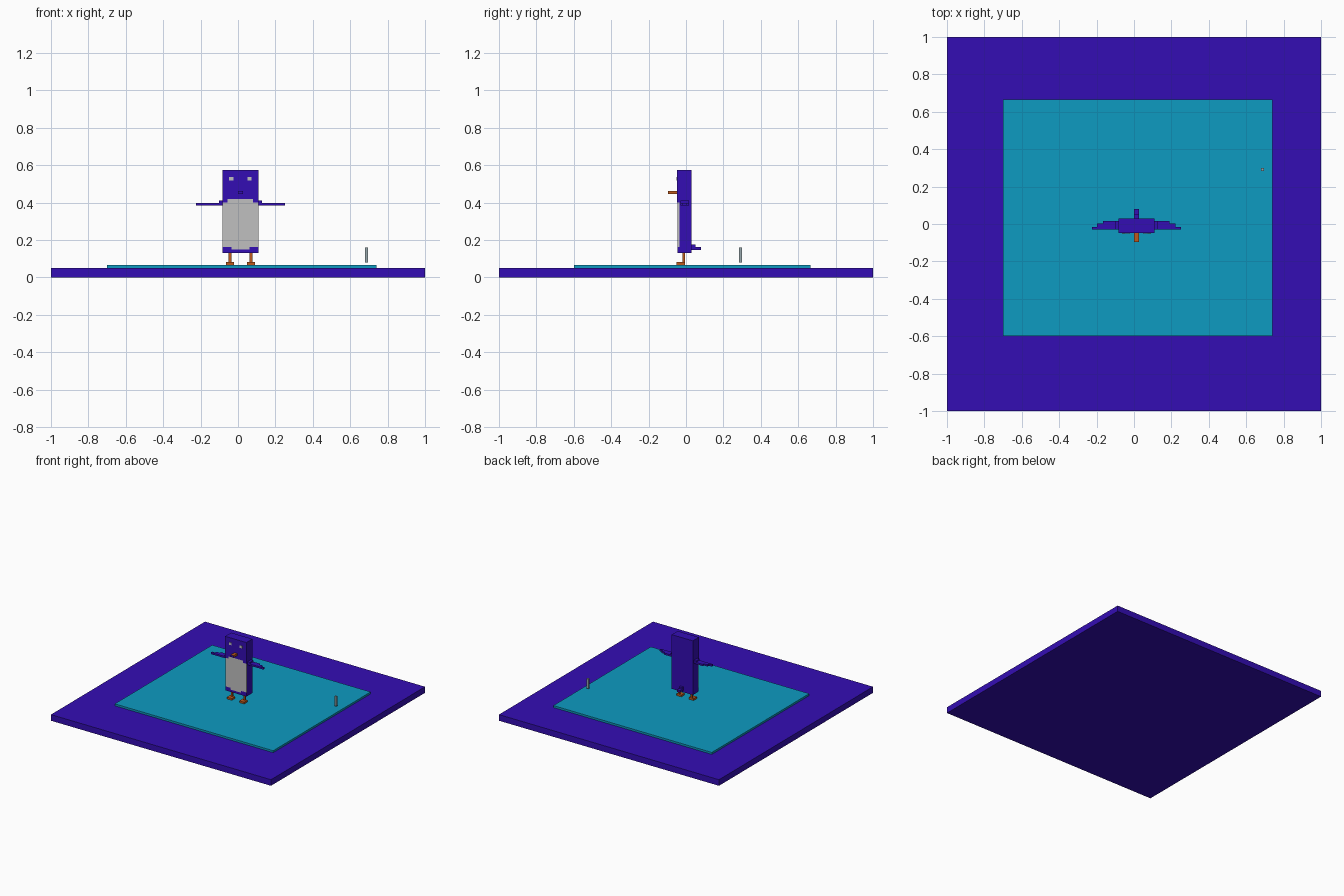
import bpy, bmesh

cube = bpy.data.objects.get("Cube")
if cube:
    bpy.data.objects.remove(cube, do_unlink=True)


def material(name, rgb):
    m = bpy.data.materials.new(name)
    m.use_nodes = True
    m.diffuse_color = (*rgb, 1)
    b = m.node_tree.nodes["Principled BSDF"]
    b.inputs["Base Color"].default_value = (*rgb, 1)
    b.inputs["Roughness"].default_value = 0.8
    return m


PURPLE = material("deep purple", (0.034, 0.004, 0.456))
TEAL = material("ice teal", (0.004, 0.328, 0.533))
GREY = material("belly grey", (0.53, 0.53, 0.53))
ORANGE = material("orange", (0.52, 0.10, 0.012))
STEEL = material("pale steel", (0.32, 0.40, 0.43))


def boxes(name, mat, *parts):
    """One object made of axis-aligned boxes (x0, x1, y0, y1, z0, z1)."""
    bm = bmesh.new()
    for x0, x1, y0, y1, z0, z1 in parts:
        verts = bmesh.ops.create_cube(bm, size=1)["verts"]
        for v in verts:
            v.co.x = x1 if v.co.x > 0 else x0
            v.co.y = y1 if v.co.y > 0 else y0
            v.co.z = z1 if v.co.z > 0 else z0
    me = bpy.data.meshes.new(name)
    bm.to_mesh(me)
    bm.free()
    me.materials.append(mat)
    ob = bpy.data.objects.new(name, me)
    bpy.context.collection.objects.link(ob)
    return ob


CX = 0.013           # centre line of the bird
L, R = -0.083, 0.109  # body sides


def span(side, a, b):
    """x range between distances a and b from the centre line."""
    return tuple(sorted((CX + side * a, CX + side * b)))


# Ground slab and ice sheet
boxes("ground_slab", PURPLE, (-1, 1, -1, 1, 0, 0.05))
boxes("ice_sheet", TEAL, (-0.70, 0.74, -0.60, 0.665, 0.05, 0.066))

# Body, head front and lower rim
boxes("torso", PURPLE, (L, R, -0.036, 0.03, 0.13, 0.575))
boxes("head_front", PURPLE, (L, R, -0.048, -0.036, 0.418, 0.575),
      (L, -0.055, -0.048, -0.036, 0.40, 0.418),
      (0.081, R, -0.048, -0.036, 0.40, 0.418))
boxes("lower_rim", PURPLE, (L, R, -0.045, -0.036, 0.13, 0.148),
      (L, -0.035, -0.045, -0.036, 0.148, 0.163),
      (0.061, R, -0.045, -0.036, 0.148, 0.163))

# Belly with stepped corners
boxes("belly", GREY, (L, R, -0.045, -0.036, 0.163, 0.40),
      (-0.055, 0.081, -0.045, -0.036, 0.40, 0.418),
      (-0.035, 0.061, -0.045, -0.036, 0.148, 0.163))

# Tail
boxes("tail", PURPLE, (0, 0.027, 0.03, 0.05, 0.148, 0.175),
      (0, 0.027, 0.03, 0.08, 0.146, 0.163))

# Beak with a dark tip
beak = boxes("beak", ORANGE, (0, 0.027, -0.096, -0.048, 0.447, 0.463))
beak.data.materials.append(PURPLE)
for p in beak.data.polygons:
    if p.normal.y < -0.5:
        p.material_index = 1

for side, label in ((-1, "right"), (1, "left")):
    # Eye plate
    boxes(label + "_eye", GREY,
          (*span(side, 0.038, 0.06), -0.051, -0.048, 0.517, 0.537))
    # Wing, stepped toward the tip
    boxes(label + "_wing", PURPLE,
          (*span(side, 0.096, 0.115), -0.03, 0.016, 0.385, 0.41),
          (*span(side, 0.115, 0.178), -0.03, 0.016, 0.384, 0.398),
          (*span(side, 0.178, 0.21), -0.03, 0.002, 0.384, 0.398),
          (*span(side, 0.21, 0.238), -0.03, -0.015, 0.384, 0.398))
    # Leg and foot
    boxes(label + "_leg", ORANGE,
          (*span(side, 0.049, 0.064), -0.02, -0.006, 0.066, 0.13))
    boxes(label + "_foot", ORANGE,
          (*span(side, 0.034, 0.078), -0.05, -0.006, 0.066, 0.081))

# Small floating post
boxes("post", STEEL, (0.678, 0.694, 0.284, 0.299, 0.08, 0.16))
